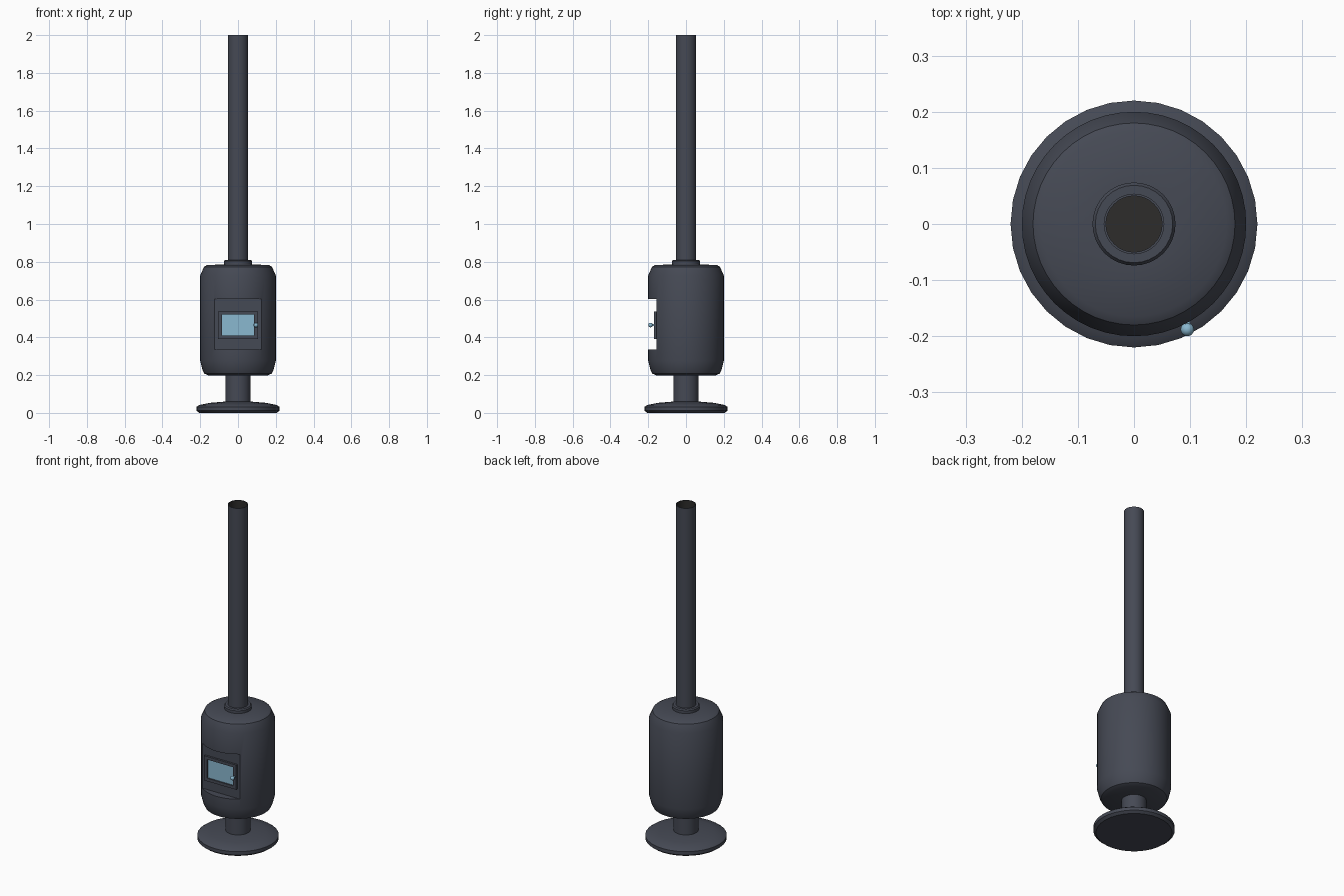
import bpy, bmesh, math

if "Cube" in bpy.data.objects:
    bpy.data.objects.remove(bpy.data.objects["Cube"])


def material(name, rgb):
    m = bpy.data.materials.new(name)
    m.diffuse_color = (*rgb, 1)
    m.use_nodes = True
    m.node_tree.nodes["Principled BSDF"].inputs["Base Color"].default_value = m.diffuse_color
    return m


IRON = material("dark iron", (0.060, 0.067, 0.089))
GLASS = material("pale blue glass", (0.254, 0.479, 0.63))
SOOT = material("soot", (0.026, 0.025, 0.024))


def finish(name, bm, mat, smooth=None):
    bmesh.ops.recalc_face_normals(bm, faces=bm.faces)
    me = bpy.data.meshes.new(name)
    bm.to_mesh(me)
    bm.free()
    ob = bpy.data.objects.new(name, me)
    bpy.context.collection.objects.link(ob)
    me.materials.append(mat)
    if smooth:
        shade(ob, smooth)
    return ob


def shade(ob, angle):
    bpy.ops.object.select_all(action='DESELECT')
    ob.select_set(True)
    bpy.context.view_layer.objects.active = ob
    bpy.ops.object.shade_smooth_by_angle(angle=math.radians(angle))


def lathe(name, profile, mat, segments=32, smooth=30):
    """Spin (radius, z) points round the z axis and close both ends."""
    bm = bmesh.new()
    rings = []
    for r, z in profile:
        angles = [math.tau * i / segments for i in range(segments)]
        rings.append([bm.verts.new((r * math.cos(a), r * math.sin(a), z)) for a in angles])
    for a, b in zip(rings, rings[1:]):
        for i in range(segments):
            j = (i + 1) % segments
            bm.faces.new((a[i], a[j], b[j], b[i]))
    bm.faces.new(rings[0])
    bm.faces.new(rings[-1])
    return finish(name, bm, mat, smooth)


def box(name, x, y, z, mat):
    """Box from (min, max) ranges."""
    bm = bmesh.new()
    bmesh.ops.create_cube(bm, size=1)
    for v in bm.verts:
        v.co = [(lo + hi) / 2 + c * (hi - lo) for c, (lo, hi) in zip(v.co, (x, y, z))]
    return finish(name, bm, mat)


# Foot plate and pedestal
lathe("foot_plate", [(0.205, 0), (0.22, 0.012), (0.22, 0.032), (0.205, 0.042),
                     (0.15, 0.053), (0.067, 0.06)], IRON)
lathe("pedestal", [(0.067, 0.05), (0.067, 0.21)], IRON)

# Firebox drum with softened ends
body = lathe("firebox", [(0.155, 0.198), (0.178, 0.208), (0.188, 0.228), (0.2, 0.275),
                         (0.2, 0.728), (0.18, 0.773), (0.165, 0.782), (0.07, 0.787)], IRON, 48, 35)

# Flat recess cut into the front of the drum
cutter = box("recess_cutter", (-0.3, 0.3), (-0.4, -0.157), (0.335, 0.603), IRON)
cutter.hide_render = True
cutter.hide_set(True)
cut = body.modifiers.new("recess", 'BOOLEAN')
cut.operation = 'DIFFERENCE'
cut.solver = 'EXACT'
cut.object = cutter
bpy.context.view_layer.objects.active = body
bpy.ops.object.modifier_apply(modifier="recess")
bpy.data.objects.remove(cutter)
shade(body, 35)

# Door frame: four bars round the glass
Y = (-0.169, -0.15)
for side, s in (("left", -1), ("right", 1)):
    box("door_frame_" + side, tuple(sorted((s * 0.086, s * 0.106))), Y, (0.391, 0.538), IRON)
box("door_frame_top", (-0.086, 0.086), Y, (0.520, 0.538), IRON)
box("door_frame_bottom", (-0.086, 0.086), Y, (0.391, 0.409), IRON)
box("door_glass", (-0.087, 0.087), (-0.161, -0.152), (0.408, 0.521), GLASS)

# Door knob on a short stem
bm = bmesh.new()
bmesh.ops.create_uvsphere(bm, u_segments=16, v_segments=10, radius=0.012)
bmesh.ops.translate(bm, verts=bm.verts, vec=(0.095, -0.188, 0.465))
finish("door_knob", bm, GLASS, 60)
box("knob_stem", (0.09, 0.1), (-0.185, -0.165), (0.46, 0.47), GLASS)

# Flue collar and open flue pipe with a sooty bore
lathe("flue_collar", [(0.074, 0.78), (0.074, 0.803), (0.069, 0.81), (0.05, 0.81)], IRON)
pipe = lathe("flue_pipe", [(0.054, 0.79), (0.054, 2.0), (0.050, 2.0), (0.050, 0.82)], IRON)
pipe.data.materials.append(SOOT)
for f in pipe.data.polygons:
    c = f.center
    inner_wall = f.normal.x * c.x + f.normal.y * c.y < -0.01
    bore_floor = abs(c.z - 0.82) < 0.001
    if inner_wall or bore_floor:
        f.material_index = 1
